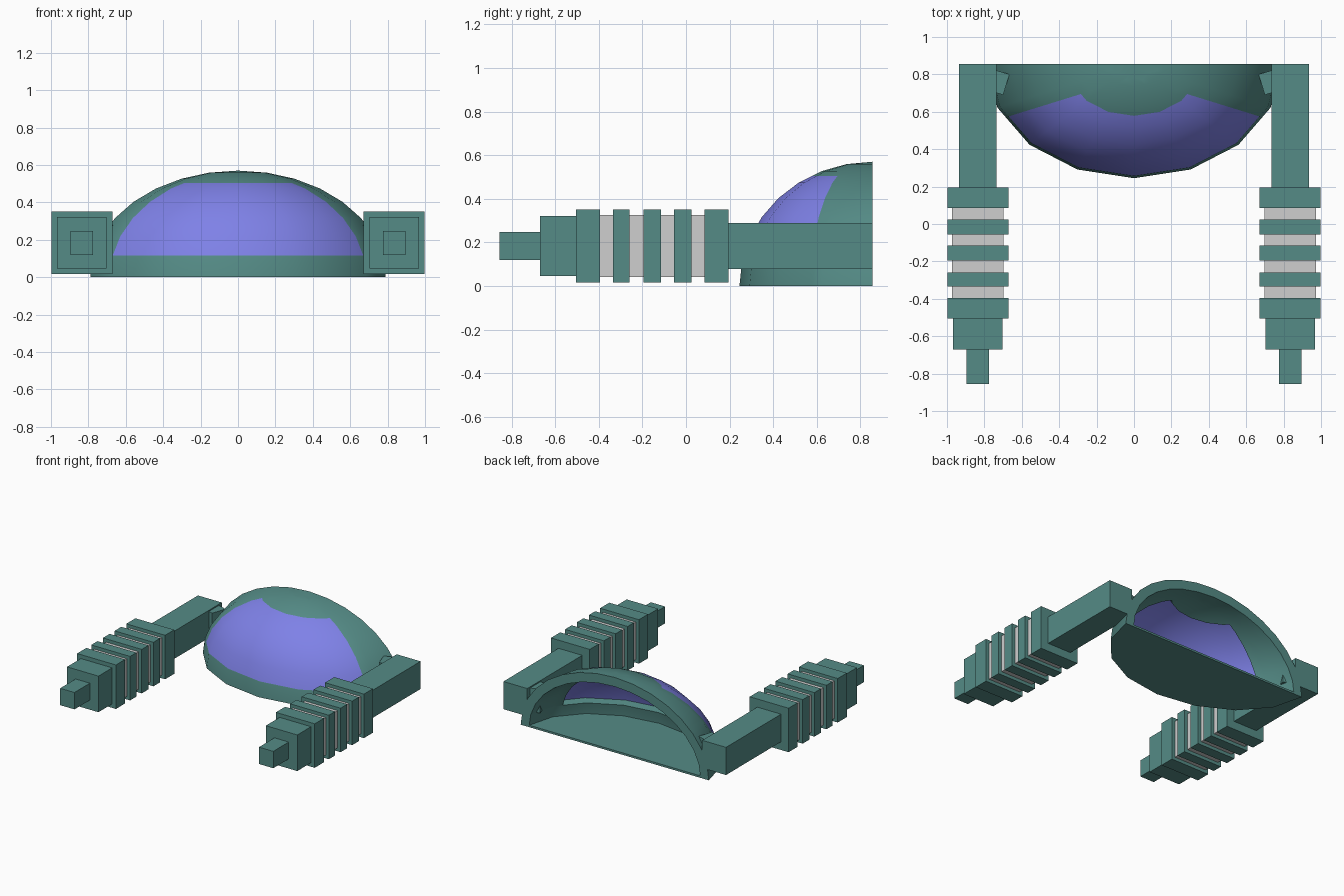
import bpy, bmesh, math
from mathutils import Vector, Matrix

if "Cube" in bpy.data.objects:
    bpy.data.objects.remove(bpy.data.objects["Cube"], do_unlink=True)


def material(name, rgb):
    m = bpy.data.materials.new(name)
    m.use_nodes = True
    m.diffuse_color = (*rgb, 1)
    m.node_tree.nodes["Principled BSDF"].inputs["Base Color"].default_value = (*rgb, 1)
    return m


TEAL = material("teal", (0.09, 0.26, 0.24))
PURPLE = material("purple glass", (0.21, 0.22, 0.80))
GREY = material("light grey", (0.62, 0.62, 0.62))

BACK = 0.855                      # rear plane of the canopy
RADII = Vector((0.79, 0.61, 0.57))
SILL, TOP = 0.115, 0.505          # window height limits
SIDE_Y, SIDE_X, SLOPE = 0.69, 0.30, 0.31   # slanted window sides


def make(name, bm, mat):
    bmesh.ops.recalc_face_normals(bm, faces=bm.faces)
    me = bpy.data.meshes.new(name)
    bm.to_mesh(me)
    bm.free()
    ob = bpy.data.objects.new(name, me)
    bpy.context.collection.objects.link(ob)
    me.materials.append(mat)
    return ob


def box(name, x, y, z, mat, turn=0):
    """Box from (low, high) ranges, optionally turned about z."""
    lo, hi = Vector((x[0], y[0], z[0])), Vector((x[1], y[1], z[1]))
    bm = bmesh.new()
    bmesh.ops.create_cube(bm, size=1, matrix=Matrix.Translation((lo + hi) / 2)
                          @ Matrix.Rotation(turn, 4, 'Z')
                          @ Matrix.Diagonal((*(hi - lo), 1)))
    return make(name, bm, mat)


def in_window(p):
    return SILL < p.z < TOP and p.y < SIDE_Y - SLOPE * (abs(p.x) - SIDE_X)


def shell(name, mat, thickness, window):
    """Quarter ellipsoid, cut along the window outline and thickened inward."""
    bm = bmesh.new()
    bmesh.ops.create_uvsphere(bm, u_segments=16, v_segments=16, radius=1)
    bmesh.ops.delete(bm, geom=[v for v in bm.verts if v.co.z < -0.01 or v.co.y > 0.01],
                     context='VERTS')
    centre = Vector((0, BACK, 0))
    for v in bm.verts:
        v.co = v.co * RADII + centre
    cuts = [((0, 0, SILL), (0, 0, 1)), ((0, 0, TOP), (0, 0, 1))]
    cuts += [((s * SIDE_X, SIDE_Y, 0), (s * SLOPE, 1, 0)) for s in (1, -1)]
    for co, no in cuts:
        bmesh.ops.bisect_plane(bm, geom=bm.verts[:] + bm.edges[:] + bm.faces[:],
                               dist=1e-5, plane_co=co, plane_no=no)
    drop = [f for f in bm.faces if in_window(f.calc_center_median()) != window]
    bmesh.ops.delete(bm, geom=drop, context='FACES')
    # inner skin and the rim joining it to the outer skin
    outer_faces = bm.faces[:]
    rim = [e for e in bm.edges if e.is_boundary]
    inner = {}
    for v in bm.verts[:]:
        p = v.co - centre
        inner[v] = bm.verts.new(centre + Vector([c * (1 - thickness / r)
                                                 for c, r in zip(p, RADII)]))
    for f in outer_faces:
        bm.faces.new([inner[v] for v in reversed(f.verts)])
    for e in rim:
        a, b = e.verts
        bm.faces.new((a, b, inner[b], inner[a]))
    ob = make(name, bm, mat)
    bpy.ops.object.select_all(action='DESELECT')
    ob.select_set(True)
    bpy.context.view_layer.objects.active = ob
    bpy.ops.object.shade_smooth_by_angle(angle=math.radians(35))


# Canopy frame and glass
shell("canopy_frame", TEAL, 0.07, False)
shell("canopy_window", PURPLE, 0.01, True)

# Floor: half ellipse plate
bm = bmesh.new()
arc = [math.pi * i / 8 for i in range(9)]
plate = bm.faces.new([bm.verts.new((0.97 * RADII.x * math.cos(a),
                                    BACK - 0.97 * RADII.y * math.sin(a), 0)) for a in arc])
lift = bmesh.ops.extrude_face_region(bm, geom=[plate])["geom"]
bmesh.ops.translate(bm, vec=(0, 0, 0.015),
                    verts=[g for g in lift if isinstance(g, bmesh.types.BMVert)])
if plate.is_valid is False or len(bm.faces) < 11:
    bm.faces.new([v for v in bm.verts if v.co.z < 0.001])
make("canopy_floor", bm, TEAL)

# Side guns: square sections strung along y, centred on one axis
AXIS_X, AXIS_Z = 0.835, 0.184
SECTIONS = [  # name, half width, half height, y range, colour
    ("arm", 0.100, 0.105, (0.195, BACK), TEAL),
    ("core", 0.137, 0.142, (-0.45, 0.14), GREY),
    ("barrel", 0.132, 0.137, (-0.67, -0.50), TEAL),
    ("muzzle", 0.060, 0.064, (-BACK, -0.67), TEAL),
]
RINGS = [(0.085, 0.195), (-0.055, 0.025), (-0.195, -0.115), (-0.335, -0.26), (-0.505, -0.395)]
SECTIONS += [(f"ring_{i + 1}", 0.163, 0.167, r, TEAL) for i, r in enumerate(RINGS)]

for side, s in (("left", 1), ("right", -1)):
    cx = s * AXIS_X
    for name, w, h, y, mat in SECTIONS:
        box(f"{side}_gun_{name}", (cx - w, cx + w), y, (AXIS_Z - h, AXIS_Z + h), mat)
    # Angled bracket between the arm and the canopy
    mx = s * 0.74
    box(f"{side}_bracket", (mx - 0.06, mx + 0.06), (0.705, 0.82), (0.10, 0.28), TEAL,
        turn=s * math.radians(17))
